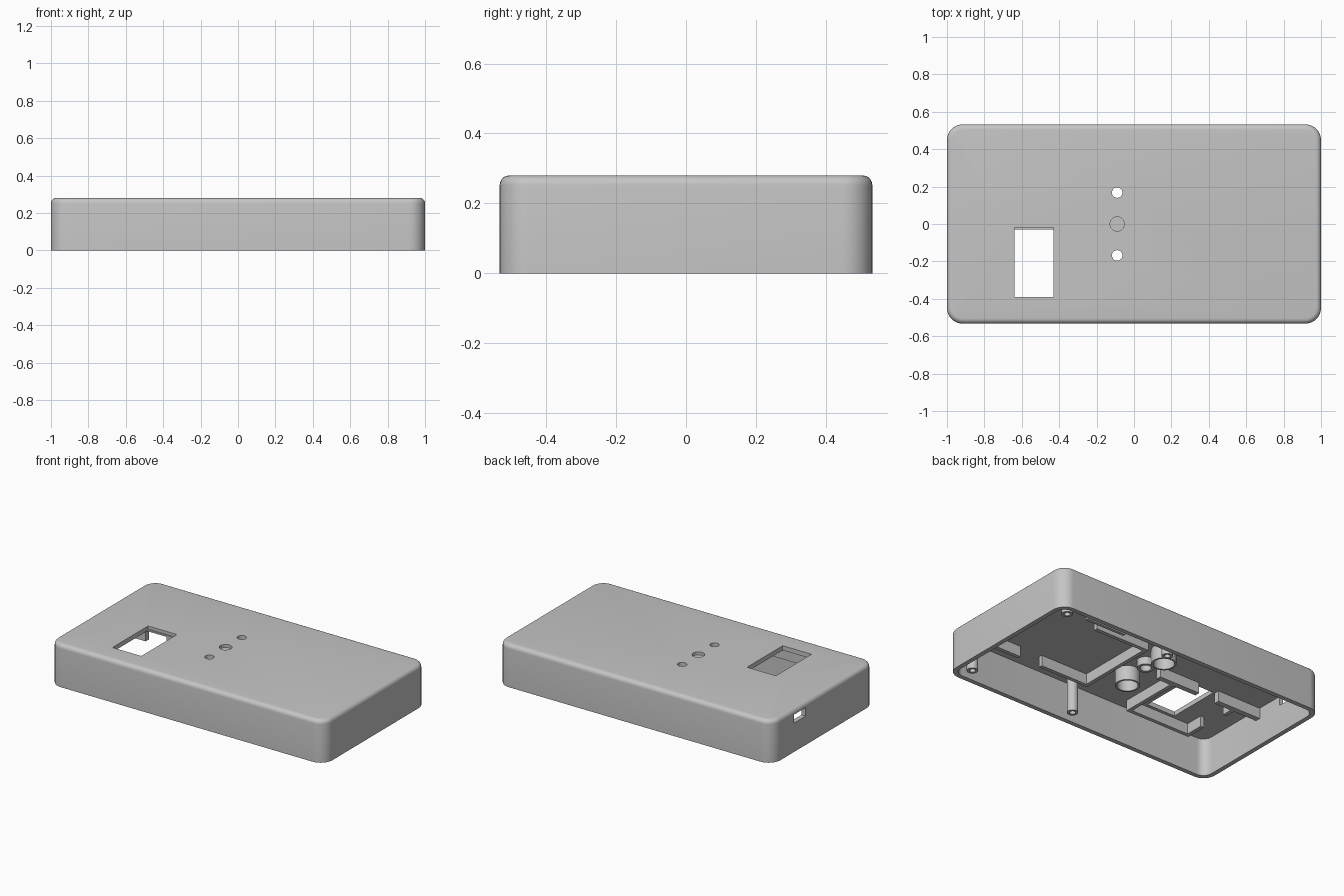
import bpy
import bmesh
import math
from mathutils import Matrix, Vector

cube = bpy.data.objects.get("Cube")
if cube:
    bpy.data.objects.remove(cube, do_unlink=True)

HALF_Y, HEIGHT, WALL = 0.533, 0.28, 0.03
CEILING = HEIGHT - WALL
RAIL_END = 0.18

grey = bpy.data.materials.new("plain_grey")
grey.use_nodes = True
colour = (0.56, 0.56, 0.56, 1)
grey.diffuse_color = colour
grey.node_tree.nodes["Principled BSDF"].inputs["Base Color"].default_value = colour


def finish(name, bm):
    bmesh.ops.recalc_face_normals(bm, faces=bm.faces[:])
    mesh = bpy.data.meshes.new(name)
    bm.to_mesh(mesh)
    bm.free()
    mesh.materials.append(grey)
    obj = bpy.data.objects.new(name, mesh)
    bpy.context.collection.objects.link(obj)
    return obj


def smooth(obj):
    bpy.ops.object.select_all(action="DESELECT")
    obj.select_set(True)
    bpy.context.view_layer.objects.active = obj
    bpy.ops.object.shade_smooth_by_angle(angle=math.radians(35))


def box(name, x0, x1, y0, y1, z0, z1, corner=0, fillet=0):
    """Box with optional rounded upright corners and filleted top rim."""
    bm = bmesh.new()
    size = Matrix.Diagonal((x1 - x0, y1 - y0, z1 - z0, 1))
    centre = Vector((x0 + x1, y0 + y1, z0 + z1)) / 2
    bmesh.ops.create_cube(bm, size=1, matrix=Matrix.Translation(centre) @ size)
    if corner:
        upright = [e for e in bm.edges
                   if abs(e.verts[0].co.z - e.verts[1].co.z) > 0.01]
        bmesh.ops.bevel(bm, geom=upright, offset=corner, segments=8,
                        profile=0.5, affect="EDGES")
    if fillet:
        rim = [e for e in bm.edges if all(v.co.z > z1 - 0.001 for v in e.verts)]
        bmesh.ops.bevel(bm, geom=rim, offset=fillet, segments=5,
                        profile=0.5, affect="EDGES")
    return finish(name, bm)


def lathe(name, x, y, profile, steps=32):
    """Turn a (radius, height) profile around an upright axis."""
    bm = bmesh.new()
    verts = [bm.verts.new((x + r, y, z)) for r, z in profile]
    edges = [bm.edges.new(pair) for pair in zip(verts, verts[1:])]
    bmesh.ops.spin(bm, geom=verts + edges, cent=(x, y, 0), axis=(0, 0, 1),
                   angle=math.tau, steps=steps)
    bmesh.ops.remove_doubles(bm, verts=bm.verts[:], dist=0.0001)
    return finish(name, bm)


def tube(name, x, y, outer, inner, end, bore_top):
    """Hollow boss hanging from the ceiling."""
    top = CEILING + 0.005
    obj = lathe(name, x, y, [(0, top), (outer, top), (outer, end), (inner, end),
                             (inner, bore_top), (0, bore_top)]
                if bore_top < top else
                [(outer, top), (outer, end), (inner, end), (inner, top), (outer, top)])
    smooth(obj)


def cut(target, cutter):
    cutter.hide_render = True
    mod = target.modifiers.new("cut", "BOOLEAN")
    mod.operation, mod.solver, mod.object = "DIFFERENCE", "EXACT", cutter
    bpy.ops.object.select_all(action="DESELECT")
    target.select_set(True)
    bpy.context.view_layer.objects.active = target
    bpy.ops.object.modifier_apply(modifier=mod.name)
    bpy.data.objects.remove(cutter, do_unlink=True)


def drill(x, y, radius, z0, z1):
    return lathe("drill", x, y, [(0, z0), (radius, z0), (radius, z1), (0, z1)])


# Shell, open underneath
shell = box("case_shell", -1, 1, -HALF_Y, HALF_Y, 0, HEIGHT, 0.085, 0.028)
inner_y = HALF_Y - WALL
cut(shell, box("cavity", WALL - 1, 1 - WALL, -inner_y, inner_y, -0.1, CEILING, 0.06))

# Display window with a small step on its rear edge
cut(shell, box("window", -0.64, -0.43, -0.39, -0.03, 0.2, 0.4))
cut(shell, box("window_step", -0.64, -0.43, -0.1, -0.02, HEIGHT - 0.02, 0.4))

# Two through holes, a shallow pocket between them, and the side port
HOLE_X, HOLE_Y = -0.09, 0.168
for side in (-1, 1):
    cut(shell, drill(HOLE_X, side * HOLE_Y, 0.028, 0.2, 0.4))
cut(shell, drill(HOLE_X, 0, 0.038, HEIGHT - 0.02, 0.4))
cut(shell, box("port", -1.1, -0.9, 0.185, 0.305, 0.19, 0.245))
smooth(shell)

# Guide tubes below the holes
for label, side in (("front", -1), ("rear", 1)):
    tube(label + "_guide_tube", HOLE_X, side * HOLE_Y, 0.075, 0.063, 0.155, 1)
tube("centre_tube", HOLE_X, 0, 0.052, 0.034, 0.2, 1)

# Screw posts
for x in (0.11, 0.885):
    for y in (-0.437, 0.437):
        tube("screw_post", x, y, 0.034, 0.018, 0.015, 0.12)

# Locating rails on the ceiling
rails = {
    "board_rail_front_inner": (0.06, 0.425, -0.37, -0.345),
    "board_rail_front_outer": (0.59, 0.83, -0.37, -0.345),
    "board_rail_side": (0.055, 0.08, -0.37, 0.2),
    "board_rail_rear": (0.055, 0.455, 0.175, 0.2),
    "board_rail_rear_outer": (0.28, 0.57, 0.235, 0.255),
    "display_rail_inner": (-0.33, -0.305, -0.435, 0.005),
    "display_rail_front": (-0.785, -0.305, -0.435, -0.41),
    "display_rail_outer_front": (-0.785, -0.76, -0.435, -0.29),
    "display_rail_outer_rear": (-0.8, -0.775, -0.1, 0.005),
    "display_rail_rear_inner": (-0.5, -0.2, -0.03, 0.005),
    "display_rail_rear_outer": (-0.972, -0.65, -0.03, 0.005),
}
for name, (x0, x1, y0, y1) in rails.items():
    box(name, x0, x1, y0, y1, RAIL_END, CEILING + 0.005)
